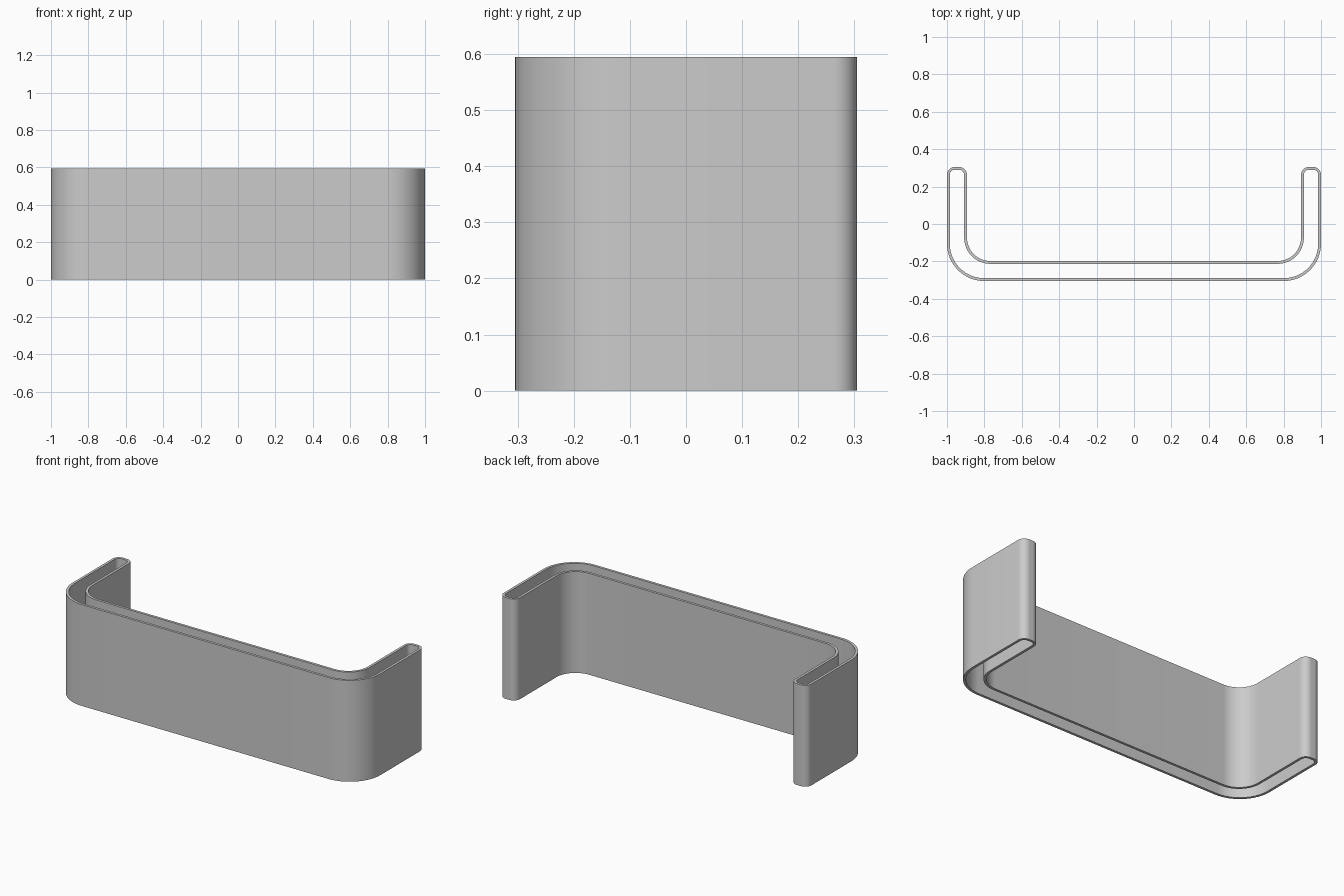
import bpy
import bmesh
from math import cos, sin, pi
from mathutils import Vector

HEIGHT = 0.595
WALL = 0.015
STEPS = 16

cube = bpy.data.objects.get("Cube")
if cube:
    bpy.data.objects.remove(cube, do_unlink=True)

grey = bpy.data.materials.new("light_grey")
grey.use_nodes = True
grey.diffuse_color = (0.6, 0.6, 0.6, 1)
grey.node_tree.nodes["Principled BSDF"].inputs["Base Color"].default_value = (0.6, 0.6, 0.6, 1)


def fillet(before, corner, after, radius):
    """Points of a quarter arc that rounds a right-angled corner."""
    u = (before - corner).normalized()
    v = (after - corner).normalized()
    centre = corner + (u + v) * radius
    angles = [i / STEPS * pi / 2 for i in range(STEPS + 1)]
    return [centre - v * radius * cos(a) - u * radius * sin(a) for a in angles]


def outline(t):
    """Closed U-shaped outline, moved inward by t."""
    half = [(1 - t, -0.305 + t, 0.2 - t),       # outer bend
            (1 - t, 0.305 - t, 0.042 - t),      # arm tip
            (0.893 + t, 0.305 - t, 0.042 - t),
            (0.893 + t, -0.198 - t, 0.125 + t)]  # inner bend
    corners = half + [(-x, y, r) for x, y, r in reversed(half)]
    pts = [Vector((x, y)) for x, y, r in corners]
    n = len(pts)
    result = []
    for i, (x, y, r) in enumerate(corners):
        result += fillet(pts[i - 1], pts[i], pts[(i + 1) % n], r)
    return result


# Hollow U-shaped sleeve, open at the top and bottom
bm = bmesh.new()


def ring(t, z):
    return [bm.verts.new((p.x, p.y, z)) for p in outline(t)]


rings = [ring(0, 0), ring(0, HEIGHT), ring(WALL, HEIGHT), ring(WALL, 0)]
count = len(rings[0])
for k, lower in enumerate(rings):
    upper = rings[(k + 1) % len(rings)]
    for i in range(count):
        j = (i + 1) % count
        bm.faces.new((lower[i], lower[j], upper[j], upper[i]))
bmesh.ops.recalc_face_normals(bm, faces=bm.faces)

mesh = bpy.data.meshes.new("u_shaped_sleeve")
bm.to_mesh(mesh)
bm.free()
mesh.materials.append(grey)
sleeve = bpy.data.objects.new("u_shaped_sleeve", mesh)
bpy.context.collection.objects.link(sleeve)

# Smooth bends with crisp rims
bpy.ops.object.select_all(action="DESELECT")
sleeve.select_set(True)
bpy.context.view_layer.objects.active = sleeve
bpy.ops.object.shade_smooth_by_angle()
